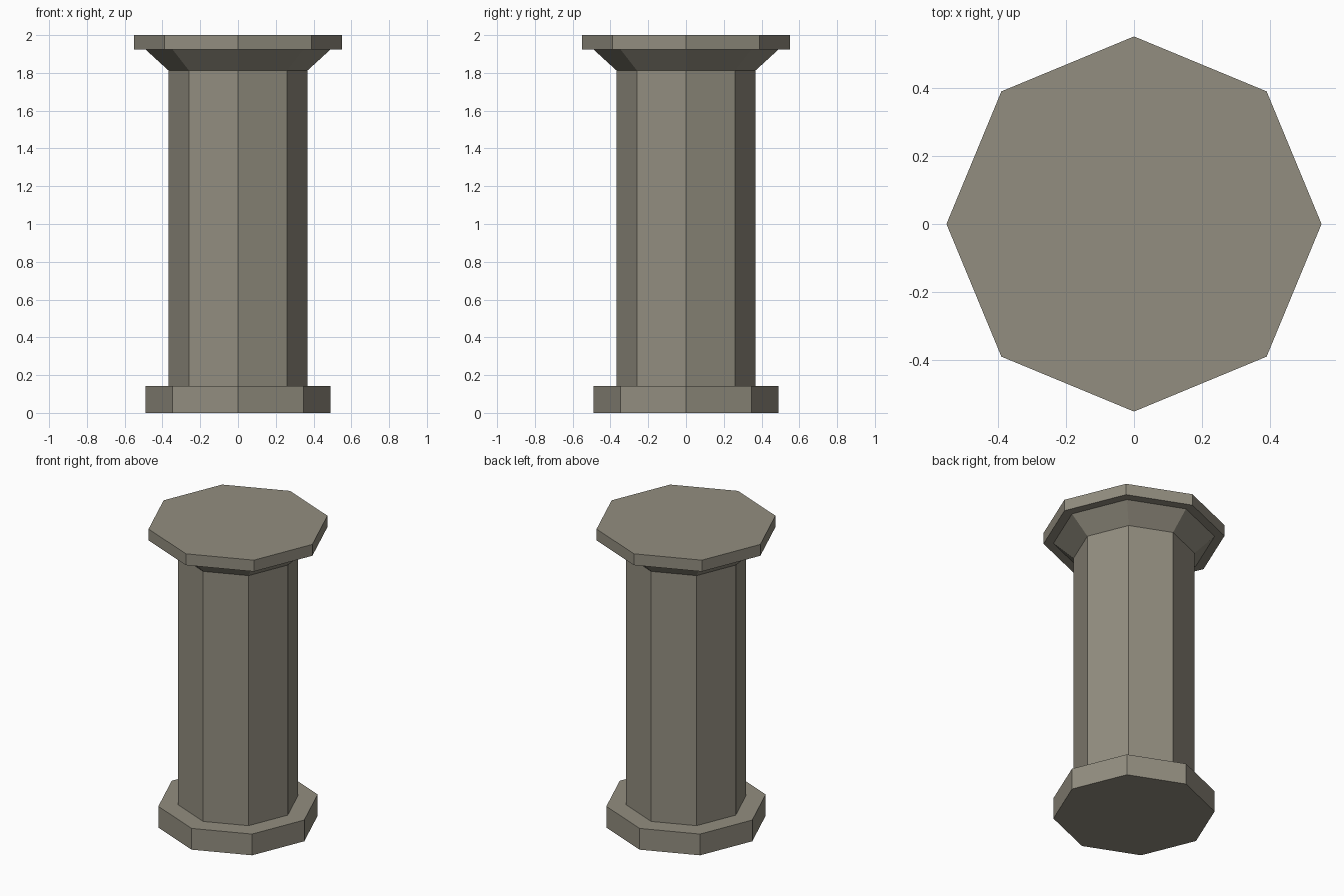
import bpy, bmesh, math

if "Cube" in bpy.data.objects:
    bpy.data.objects.remove(bpy.data.objects["Cube"])

SIDES = 8
stone = bpy.data.materials.new("warm grey stone")
stone.diffuse_color = (0.29, 0.27, 0.215, 1)
stone.use_nodes = True
stone.node_tree.nodes["Principled BSDF"].inputs["Base Color"].default_value = stone.diffuse_color


def lathe(name, profile):
    """Octagonal solid from (radius, z) points listed bottom to top; radius 0 closes with a flat cap."""
    bm = bmesh.new()
    rings = []
    for r, z in profile:
        if r > 0:
            rings.append([bm.verts.new((r * math.cos(2 * math.pi * i / SIDES),
                                        r * math.sin(2 * math.pi * i / SIDES), z))
                          for i in range(SIDES)])
    for a, b in zip(rings, rings[1:]):
        for i in range(SIDES):
            j = (i + 1) % SIDES
            bm.faces.new((a[i], a[j], b[j], b[i]))
    if profile[0][0] == 0:
        bm.faces.new(rings[0][::-1])
    if profile[-1][0] == 0:
        bm.faces.new(rings[-1])
    mesh = bpy.data.meshes.new(name)
    bm.to_mesh(mesh)
    bm.free()
    mesh.materials.append(stone)
    obj = bpy.data.objects.new(name, mesh)
    bpy.context.collection.objects.link(obj)
    return obj


SHAFT, BASE, CAP = 0.368, 0.49, 0.55
Z_BASE, Z_SHAFT, Z_FLARE, Z_TOP = 0.142, 1.813, 1.924, 2.0

# Base slab with a ledge around the shaft
lathe("base", [(0, 0), (BASE, 0), (BASE, Z_BASE), (SHAFT, Z_BASE)])
# Straight shaft
lathe("shaft", [(SHAFT, Z_BASE), (SHAFT, Z_SHAFT)])
# Flared neck under the top slab
lathe("flared_neck", [(SHAFT, Z_SHAFT), (BASE, Z_FLARE)])
# Top slab
lathe("top_slab", [(BASE, Z_FLARE), (CAP, Z_FLARE), (CAP, Z_TOP), (0, Z_TOP)])
